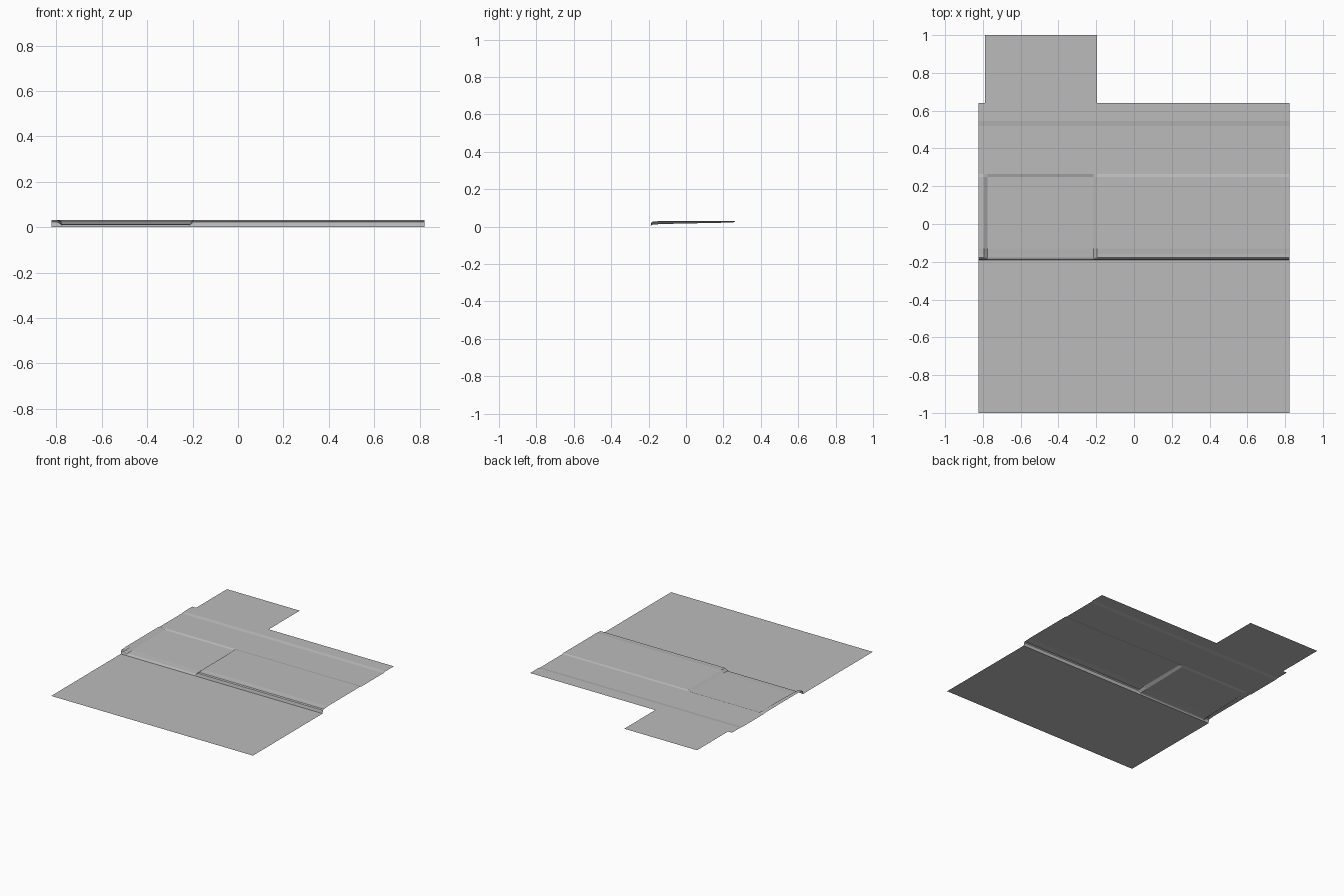
import bpy
import bmesh

cube = bpy.data.objects.get("Cube")
if cube:
    bpy.data.objects.remove(cube, do_unlink=True)

concrete = bpy.data.materials.new("concrete grey")
concrete.use_nodes = True
GREY = (0.5, 0.5, 0.5, 1.0)
concrete.diffuse_color = GREY
concrete.node_tree.nodes["Principled BSDF"].inputs["Base Color"].default_value = GREY

HALF = 0.822
DRIVE_L, DRIVE_R = -0.795, -0.195   # driveway edges
BEVEL = 0.02


def loft(name, sections):
    """Join profiles of (y, z) points, each placed at its x, into a sheet."""
    bm = bmesh.new()
    rows = [[bm.verts.new((x, y, z)) for y, z in prof] for x, prof in sections]
    for a, b in zip(rows, rows[1:]):
        for i in range(len(a) - 1):
            bm.faces.new((a[i], b[i], b[i + 1], a[i + 1]))
    mesh = bpy.data.meshes.new(name)
    bm.to_mesh(mesh)
    bm.free()
    mesh.materials.append(concrete)
    obj = bpy.data.objects.new(name, mesh)
    bpy.context.collection.objects.link(obj)
    return obj


def along_street(full, low):
    """Full-height profile everywhere, dropped between the driveway edges."""
    return [(-HALF, full), (DRIVE_L, full), (DRIVE_L + BEVEL, low),
            (DRIVE_R - BEVEL, low), (DRIVE_R, full), (HALF, full)]


# Flat road surface
loft("road", [(x, [(-1, 0), (-0.19, 0)]) for x in (-HALF, HALF)])

# Kerb with a dropped section at the driveway
kerb = [(-0.19, 0), (-0.185, 0.022), (-0.178, 0.028), (-0.16, 0.028)]
dropped_kerb = [(-0.19, 0), (-0.185, 0.008), (-0.178, 0.011), (-0.16, 0.012)]
loft("kerb", along_street(kerb, dropped_kerb))

# Pavement, with the driveway ramp dipping into it
pavement = [(-0.16, 0.028), (-0.13, 0.031), (0.25, 0.031), (0.265, 0.027)]
ramp = [(-0.16, 0.012), (-0.13, 0.014), (0.25, 0.022), (0.265, 0.027)]
loft("pavement", along_street(pavement, ramp))

# Verge behind the pavement, rising slightly at the back
verge = [(0.265, 0.027), (0.52, 0.027), (0.545, 0.031), (0.64, 0.031)]
loft("verge", [(x, verge) for x in (-HALF, HALF)])

# Driveway slab running out of the back
loft("driveway_slab", [(x, [(0.64, 0.031), (1, 0.031)]) for x in (-0.79, -0.197)])
